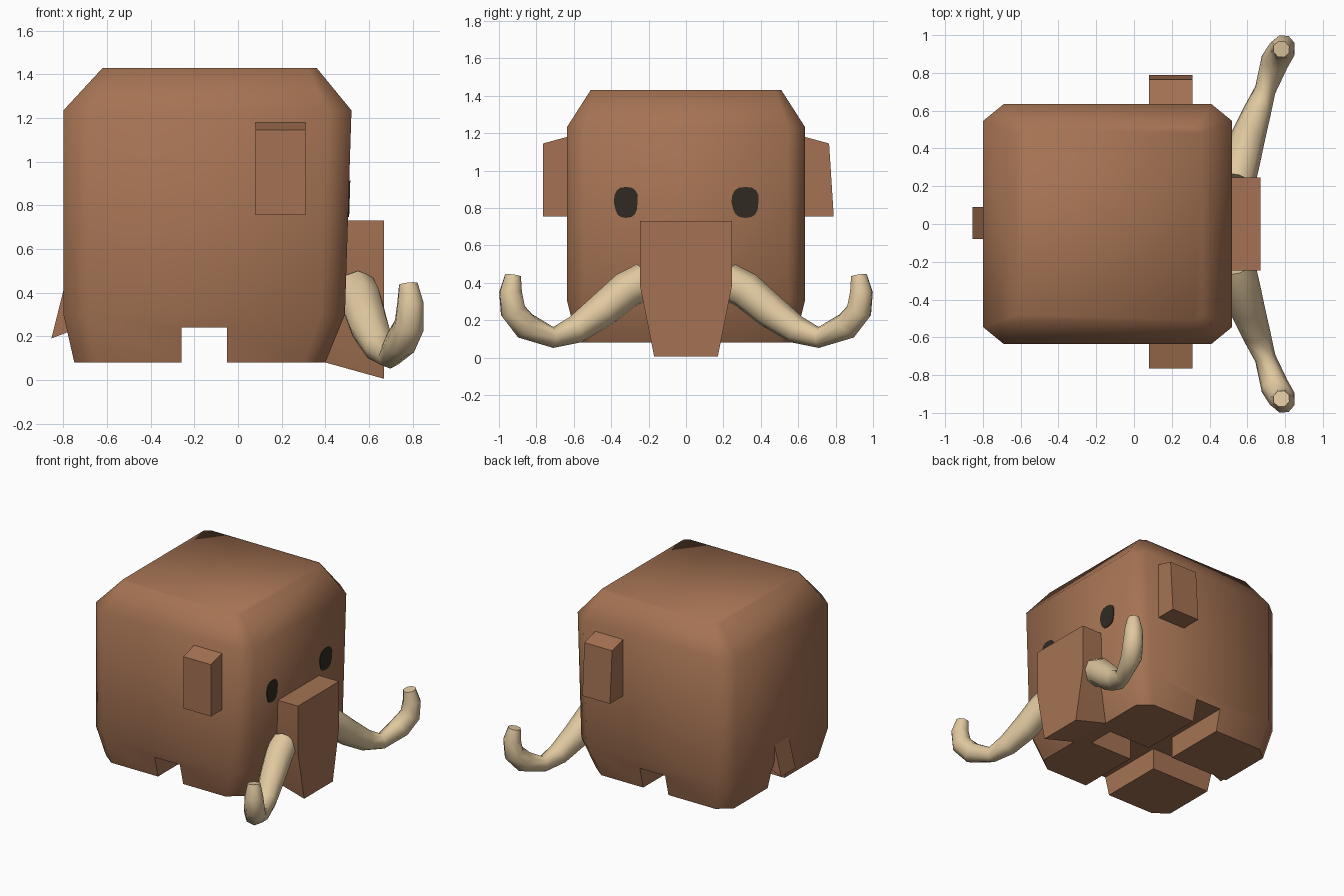
import bpy, bmesh, math

default = bpy.data.objects.get("Cube")
if default:
    bpy.data.objects.remove(default)


def material(name, rgb):
    m = bpy.data.materials.new(name)
    m.use_nodes = True
    m.diffuse_color = (*rgb, 1)
    m.node_tree.nodes["Principled BSDF"].inputs["Base Color"].default_value = (*rgb, 1)
    return m


brown = material("brown fur", (0.376, 0.171, 0.087))
ivory = material("ivory", (0.75, 0.58, 0.35))
dark = material("dark eye", (0.03, 0.023, 0.016))


def smooth(ob, angle):
    bpy.ops.object.select_all(action="DESELECT")
    ob.select_set(True)
    bpy.context.view_layer.objects.active = ob
    bpy.ops.object.shade_smooth_by_angle(angle=math.radians(angle))


def loft(name, rings, mat, angle=50):
    """Closed skin over a stack of equal-sized rings of points."""
    bm = bmesh.new()
    loops = [[bm.verts.new(p) for p in ring] for ring in rings]
    for a, b in zip(loops, loops[1:]):
        for i in range(len(a)):
            j = (i + 1) % len(a)
            bm.faces.new((a[i], a[j], b[j], b[i]))
    bm.faces.new(loops[0][::-1])
    bm.faces.new(loops[-1])
    bmesh.ops.recalc_face_normals(bm, faces=bm.faces)
    mesh = bpy.data.meshes.new(name)
    bm.to_mesh(mesh)
    bm.free()
    mesh.materials.append(mat)
    ob = bpy.data.objects.new(name, mesh)
    bpy.context.collection.objects.link(ob)
    smooth(ob, angle)
    return ob


def rect(x0, x1, y0, y1, z0, z1=None):
    """Rectangle whose height runs from z0 at x0 to z1 at x1."""
    z1 = z0 if z1 is None else z1
    return [(x0, y0, z0), (x1, y0, z1), (x1, y1, z1), (x0, y1, z0)]


def octagon(x0, x1, y, z, cx, cy):
    """Rectangle with chamfered corners."""
    return [(x0 + cx, -y, z), (x1 - cx, -y, z), (x1, cy - y, z), (x1, y - cy, z),
            (x1 - cx, y, z), (x0 + cx, y, z), (x0, y - cy, z), (x0, cy - y, z)]


# Body: chamfered block
body = loft("body", [
    octagon(-0.75, 0.40, 0.58, 0.08, 0.10, 0.08),
    octagon(-0.80, 0.49, 0.635, 0.30, 0.11, 0.09),
    octagon(-0.80, 0.52, 0.635, 1.235, 0.11, 0.09),
    octagon(-0.62, 0.36, 0.51, 1.43, 0.04, 0.03),
], brown, 60)

# Channels that split the underside into four feet
for cross in (rect(-0.26, -0.05, -0.9, 0.9, 0), rect(-0.95, 0.3, -0.1, 0.1, 0)):
    cutter = loft("foot_gap_cutter", [cross, [(x, y, 0.24) for x, y, z in cross]], brown)
    cutter.hide_render = True
    cut = body.modifiers.new("foot gap", "BOOLEAN")
    cut.operation = "DIFFERENCE"
    cut.solver = "EXACT"
    cut.object = cutter
    bpy.context.view_layer.objects.active = body
    bpy.ops.object.modifier_apply(modifier=cut.name)
    bpy.data.objects.remove(cutter)
smooth(body, 60)

# Trunk: tapered box with a sloping underside
loft("trunk", [
    rect(0.40, 0.67, -0.17, 0.17, 0.08, 0.005),
    rect(0.40, 0.67, -0.245, 0.245, 0.38),
    rect(0.40, 0.67, -0.245, 0.245, 0.73),
], brown)

# Tail: small wedge
loft("tail", [
    rect(-0.855, -0.70, -0.08, 0.09, 0.19, 0.25),
    rect(-0.80, -0.70, -0.08, 0.09, 0.41),
], brown)


def ear(side, name, bottom):
    def section(y, z0, z1):
        return [(0.08, y * side, z0), (0.31, y * side, z0),
                (0.31, y * side, z1), (0.08, y * side, z1)]
    ob = loft(name, [section(0.6, 0.755, 1.19), section(0.765, 0.755, 1.145)], brown)
    for v in ob.data.vertices:
        if abs(v.co.y) > 0.7 and v.co.z < 0.8:
            v.co.y = side * bottom


def eye(y, half_width, name):
    """Thin rounded plate lying on the sloping face."""
    rings = []
    for lift in (-0.003, 0.005):
        ring = []
        for i in range(16):
            a = 2 * math.pi * i / 16
            c, s = math.cos(a), math.sin(a)
            z = 0.83 + 0.083 * math.copysign(abs(s) ** 0.8, s)
            w = half_width * (1 if s > 0 else 0.92)
            ring.append((0.49 + 0.032 * (z - 0.3) + lift,
                         y + w * math.copysign(abs(c) ** 0.75, c), z))
        rings.append(ring)
    loft(name, rings, dark, 30)


# Tusk path: x, y, z, radius
TUSK = [(0.54, 0.22, 0.41, 0.10), (0.565, 0.32, 0.36, 0.10), (0.60, 0.45, 0.25, 0.093),
        (0.65, 0.59, 0.15, 0.075), (0.695, 0.71, 0.108, 0.056), (0.745, 0.86, 0.17, 0.075),
        (0.785, 0.925, 0.25, 0.072), (0.79, 0.938, 0.35, 0.064), (0.78, 0.925, 0.44, 0.045)]


def tusk(side, name):
    curve = bpy.data.curves.new(name, "CURVE")
    curve.dimensions = "3D"
    curve.bevel_depth = 1
    curve.bevel_resolution = 2
    curve.use_fill_caps = True
    spline = curve.splines.new("POLY")
    spline.points.add(len(TUSK) - 1)
    for point, (x, y, z, r) in zip(spline.points, TUSK):
        point.co = (x, y * side, z, 1)
        point.radius = r
    curve.materials.append(ivory)
    ob = bpy.data.objects.new(name, curve)
    bpy.context.collection.objects.link(ob)
    bpy.ops.object.select_all(action="DESELECT")
    ob.select_set(True)
    bpy.context.view_layer.objects.active = ob
    bpy.ops.object.convert(target="MESH")
    smooth(bpy.context.object, 60)


# Paired parts
ear(1, "back_ear", 0.79)
ear(-1, "front_ear", 0.765)
eye(0.318, 0.075, "back_eye")
eye(-0.32, 0.066, "front_eye")
tusk(1, "back_tusk")
tusk(-1, "front_tusk")
